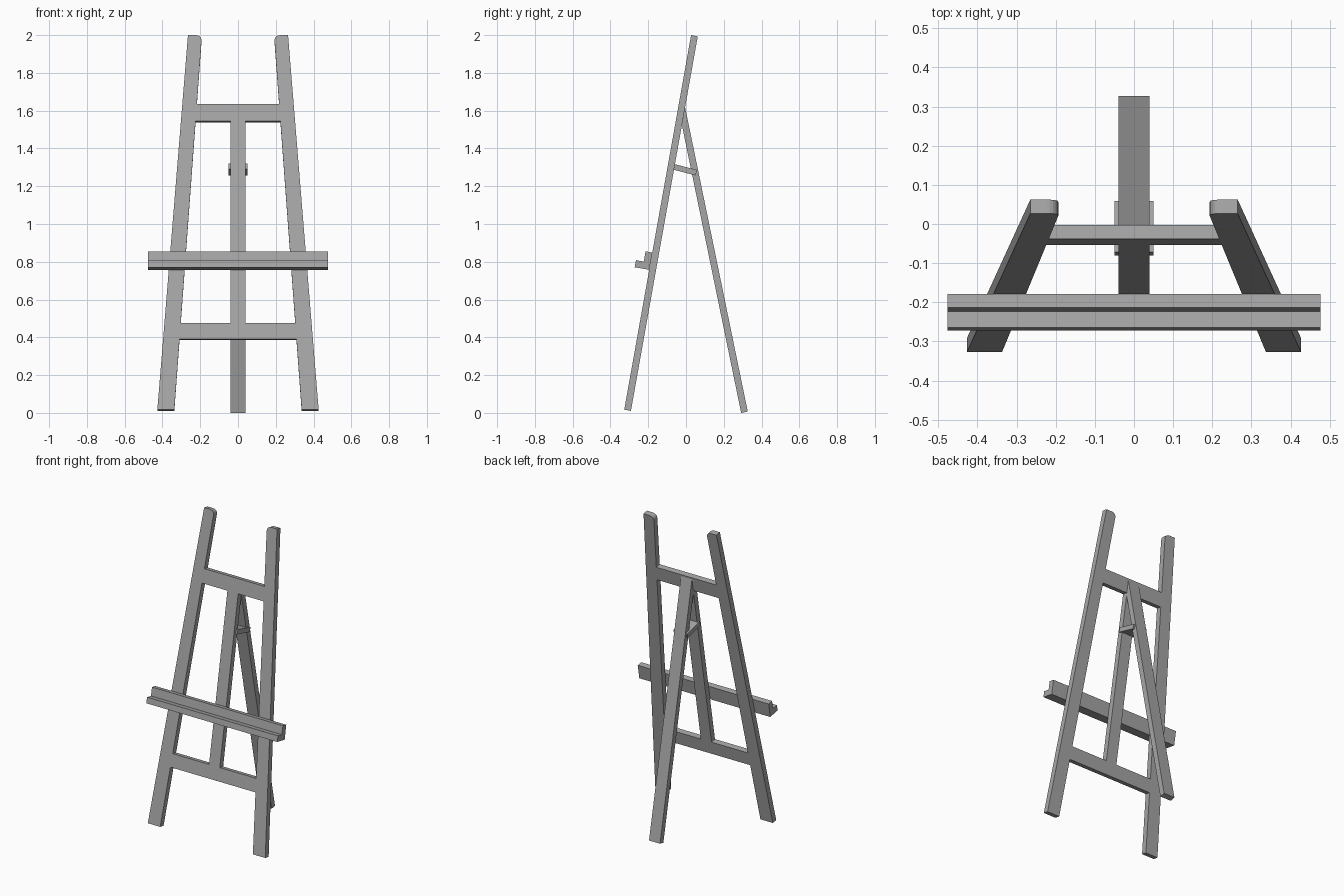
import bpy, bmesh, math
from mathutils import Matrix, Vector

cube = bpy.data.objects.get("Cube")
if cube:
    bpy.data.objects.remove(cube, do_unlink=True)

grey = bpy.data.materials.new("plain_grey")
grey.use_nodes = True
colour = (0.38, 0.38, 0.38, 1)
grey.diffuse_color = colour
grey.node_tree.nodes["Principled BSDF"].inputs["Base Color"].default_value = colour

# The leaning front frame: local x across, y through the board, z up the slope
LEAN = math.radians(10.12)
FRAME = Matrix.Translation((0, -0.327, 0.017)) @ Matrix.Rotation(-LEAN, 4, 'X')
THICK = 0.036
LENGTH = 2.014


def prism(name, points, offset, matrix=Matrix()):
    """Extrude a closed outline of 3D points along an offset."""
    bm = bmesh.new()
    face = bm.faces.new([bm.verts.new(p) for p in points])
    ext = bmesh.ops.extrude_face_region(bm, geom=[face])
    moved = [g for g in ext["geom"] if isinstance(g, bmesh.types.BMVert)]
    bmesh.ops.translate(bm, verts=moved, vec=offset)
    bm.transform(matrix)
    bmesh.ops.recalc_face_normals(bm, faces=bm.faces)
    mesh = bpy.data.meshes.new(name)
    bm.to_mesh(mesh)
    bm.free()
    mesh.materials.append(grey)
    obj = bpy.data.objects.new(name, mesh)
    bpy.context.collection.objects.link(obj)
    return obj


def board(name, outline):
    """A flat board in the leaning frame, from (across, up) points."""
    return prism(name, [(x, 0, v) for x, v in outline], (0, THICK, 0), FRAME)


def side_profile(name, outline, half_width, matrix=Matrix()):
    """A part with a constant (depth, height) section across the width."""
    return prism(name, [(-half_width, y, z) for y, z in outline],
                 (2 * half_width, 0, 0), matrix)


def inner(v):
    """Inner edge of the posts at a height up the slope."""
    return 0.337 - 0.146 * v / LENGTH


# Tapered posts with a rounded inner top corner
R = 0.035
corner = Vector((inner(LENGTH), LENGTH))
start, end = corner + Vector((R, 0)), Vector((inner(LENGTH - R), LENGTH - R))
arc = []
for i in range(7):
    t = i / 6
    arc.append(start * (1 - t) ** 2 + corner * 2 * t * (1 - t) + end * t * t)
post = [(inner(0), 0), (0.427, 0), (0.265, LENGTH)] + [tuple(p) for p in arc]
for name, side in (("left_post", 1), ("right_post", -1)):
    board(name, [(side * x, v) for x, v in post])

# Crossbars fitted between the posts
LOWER, UPPER = (0.38, 0.466), (1.552, 1.644)
for name, (lo, hi) in (("lower_crossbar", LOWER), ("upper_crossbar", UPPER)):
    board(name, [(-inner(lo), lo), (inner(lo), lo), (inner(hi), hi), (-inner(hi), hi)])

# Centre strip
W = 0.039
board("centre_strip", [(-W, LOWER[1]), (W, LOWER[1]), (W, UPPER[0]), (-W, UPPER[0])])

# Tray with a raised back, resting on the front of the frame
side_profile("tray", [(0, 0.752), (-0.078, 0.752), (-0.078, 0.79),
                      (-THICK, 0.79), (-THICK, 0.845), (0, 0.845)], 0.476, FRAME)

# Rear leg, mitred against the back of the frame
side_profile("rear_leg", [(0.292, 0), (0.327, 0.007), (-0.0046, 1.618),
                          (-0.0215, 1.523)], 0.04)

# Short strut joining the centre strip to the rear leg
side_profile("strut", [(-0.08, 1.291), (-0.072, 1.32), (0.059, 1.286),
                       (0.051, 1.257)], 0.05)
